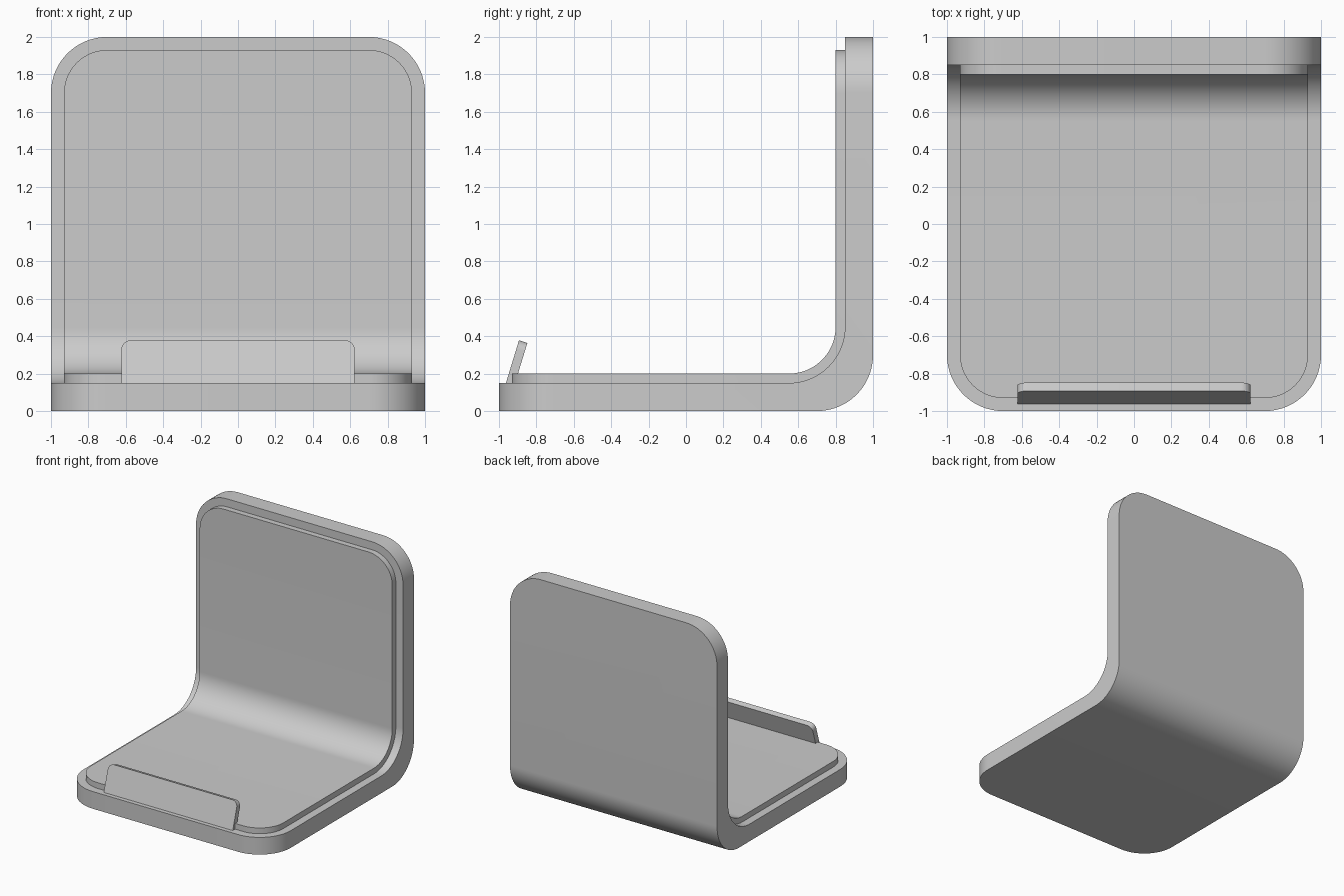
import bpy, bmesh
from math import sin, cos, pi

if "Cube" in bpy.data.objects:
    bpy.data.objects.remove(bpy.data.objects["Cube"])


def rail(end_y, end_z, cy, cz, r, segs=20):
    """Open L-shaped curve in the YZ plane: front end, bend, top end."""
    arc = [(cy + r * cos(a), cz + r * sin(a))
           for a in (-pi / 2 + pi / 2 * i / segs for i in range(segs + 1))]
    return [(end_y, cz - r)] + arc + [(cy + r, end_z)]


def extrude_part(name, profile, half_width, corner_edges, radius, segs):
    """Extrude a YZ profile along X and round the listed end edges on both sides."""
    bm = bmesh.new()
    n = len(profile)
    left = [bm.verts.new((-half_width, y, z)) for y, z in profile]
    right = [bm.verts.new((half_width, y, z)) for y, z in profile]
    bm.faces.new(left)
    bm.faces.new(right[::-1])
    for i in range(n):
        j = (i + 1) % n
        bm.faces.new((left[i], right[i], right[j], left[j]))
    edges = [bm.edges.get((side[i], side[(i + 1) % n]))
             for side in (left, right) for i in corner_edges]
    bmesh.ops.bevel(bm, geom=edges, offset=radius, offset_type='OFFSET',
                    segments=segs, profile=0.5, affect='EDGES')
    bmesh.ops.recalc_face_normals(bm, faces=bm.faces)
    mesh = bpy.data.meshes.new(name)
    bm.to_mesh(mesh)
    bm.free()
    obj = bpy.data.objects.new(name, mesh)
    bpy.context.collection.objects.link(obj)
    bpy.ops.object.select_all(action='DESELECT')
    obj.select_set(True)
    bpy.context.view_layer.objects.active = obj
    bpy.ops.object.shade_smooth_by_angle()
    return obj


def bent_plate(name, half_width, end_y, end_z, outer, inner, radius):
    a = rail(end_y, end_z, *outer)
    b = rail(end_y, end_z, *inner)
    n = len(a)
    return extrude_part(name, a + b[::-1], half_width, (n - 1, 2 * n - 1), radius, 16)


# Bent stand body
bent_plate("stand_body", 1.0, -1.0, 2.0, (0.7, 0.3, 0.3), (0.55, 0.45, 0.3), 0.3)

# Raised inner pad following the bend
bent_plate("inner_pad", 0.93, -0.93, 1.93, (0.55, 0.45, 0.3), (0.55, 0.45, 0.25), 0.23)

# Tilted front lip, its foot sunk into the body
lip = [(-0.978, 0.1), (-0.893, 0.378), (-0.848, 0.364), (-0.929, 0.1)]
extrude_part("front_lip", lip, 0.623, (1,), 0.05, 8)
